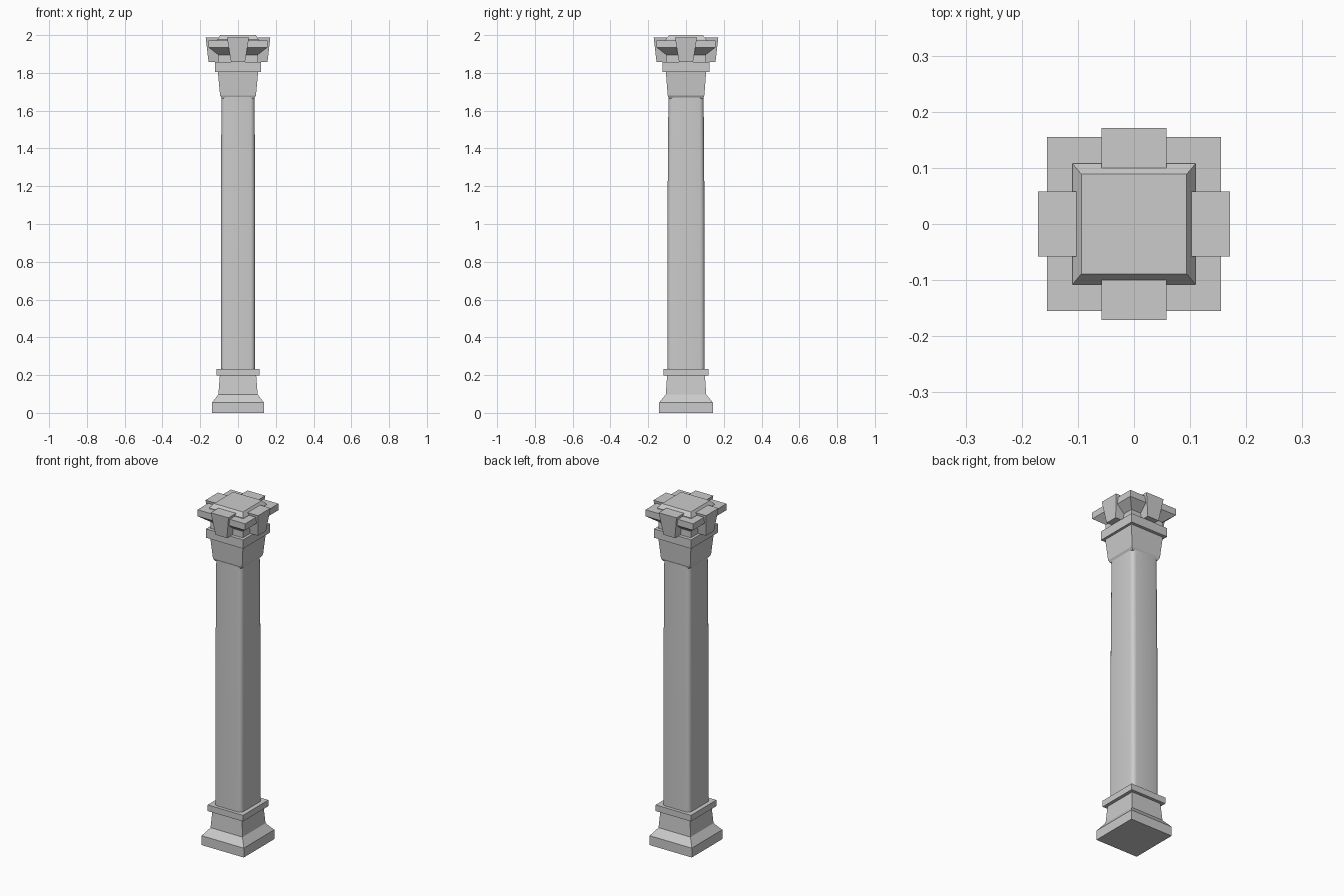
import bpy, bmesh, math
from mathutils import Matrix

cube = bpy.data.objects.get("Cube")
if cube:
    bpy.data.objects.remove(cube, do_unlink=True)

stone = bpy.data.materials.new("grey stone")
stone.use_nodes = True
GREY = (0.6, 0.6, 0.6, 1)
stone.diffuse_color = GREY
stone.node_tree.nodes["Principled BSDF"].inputs["Base Color"].default_value = GREY


def finish(name, bm):
    bmesh.ops.recalc_face_normals(bm, faces=bm.faces)
    mesh = bpy.data.meshes.new(name)
    bm.to_mesh(mesh)
    bm.free()
    mesh.materials.append(stone)
    obj = bpy.data.objects.new(name, mesh)
    bpy.context.collection.objects.link(obj)
    return obj


def loft(name, levels, corner=0.0, steps=4):
    """Stack rectangles given as (half x, half y, z), with optional rounded corners."""
    bm = bmesh.new()
    rings = []
    for hx, hy, z in levels:
        ring = []
        for i, (sx, sy) in enumerate(((1, 1), (-1, 1), (-1, -1), (1, -1))):
            if not corner:
                ring.append(bm.verts.new((sx * hx, sy * hy, z)))
                continue
            for k in range(steps + 1):
                a = (i + k / steps) * math.pi / 2
                ring.append(bm.verts.new((sx * (hx - corner) + corner * math.cos(a),
                                          sy * (hy - corner) + corner * math.sin(a), z)))
        rings.append(ring)
    for low, high in zip(rings, rings[1:]):
        n = len(low)
        for i in range(n):
            j = (i + 1) % n
            bm.faces.new((low[i], low[j], high[j], high[i]))
    bm.faces.new(rings[0])
    bm.faces.new(rings[-1])
    return finish(name, bm)


# Foot: plinth, sloped step and tapering neck
loft("base_plinth", [(.137, .142, 0), (.137, .142, .055), (.104, .107, .098),
                     (.096, .1, .2)])
loft("base_collar", [(.115, .118, .197), (.115, .118, .233)])

# Shaft with rounded corners and a slight taper
shaft = loft("shaft", [(.09, .099, .22), (.09, .098, 1.05), (.088, .093, 1.69)], corner=.024)
bpy.context.view_layer.objects.active = shaft
shaft.select_set(True)
bpy.ops.object.shade_smooth_by_angle(angle=math.radians(40))

# Capital
loft("capital_bell", [(.086, .09, 1.665), (.095, .097, 1.68), (.107, .107, 1.81)])
loft("capital_collar", [(.121, .125, 1.805), (.121, .125, 1.857)])
loft("capital_slab", [(.105, .105, 1.85), (.105, .105, 1.895), (.155, .155, 1.934),
                      (.155, .155, 1.972)])
loft("top_cap", [(.11, .108, 1.96), (.11, .108, 1.976), (.094, .089, 2)])

# Four tapering brackets around the capital
for side, turn in (("front", 0), ("left", 1), ("back", 2), ("right", 3)):
    bm = bmesh.new()
    rings = [[bm.verts.new(p) for p in ((-w, -out, z), (w, -out, z), (w, -.1, z), (-w, -.1, z))]
             for w, out, z in ((.037, .156, 1.857), (.058, .171, 1.987))]
    for i in range(4):
        j = (i + 1) % 4
        bm.faces.new((rings[0][i], rings[0][j], rings[1][j], rings[1][i]))
    for ring in rings:
        bm.faces.new(ring)
    bm.transform(Matrix.Rotation(turn * math.pi / 2, 4, "Z"))
    finish(side + "_bracket", bm)
